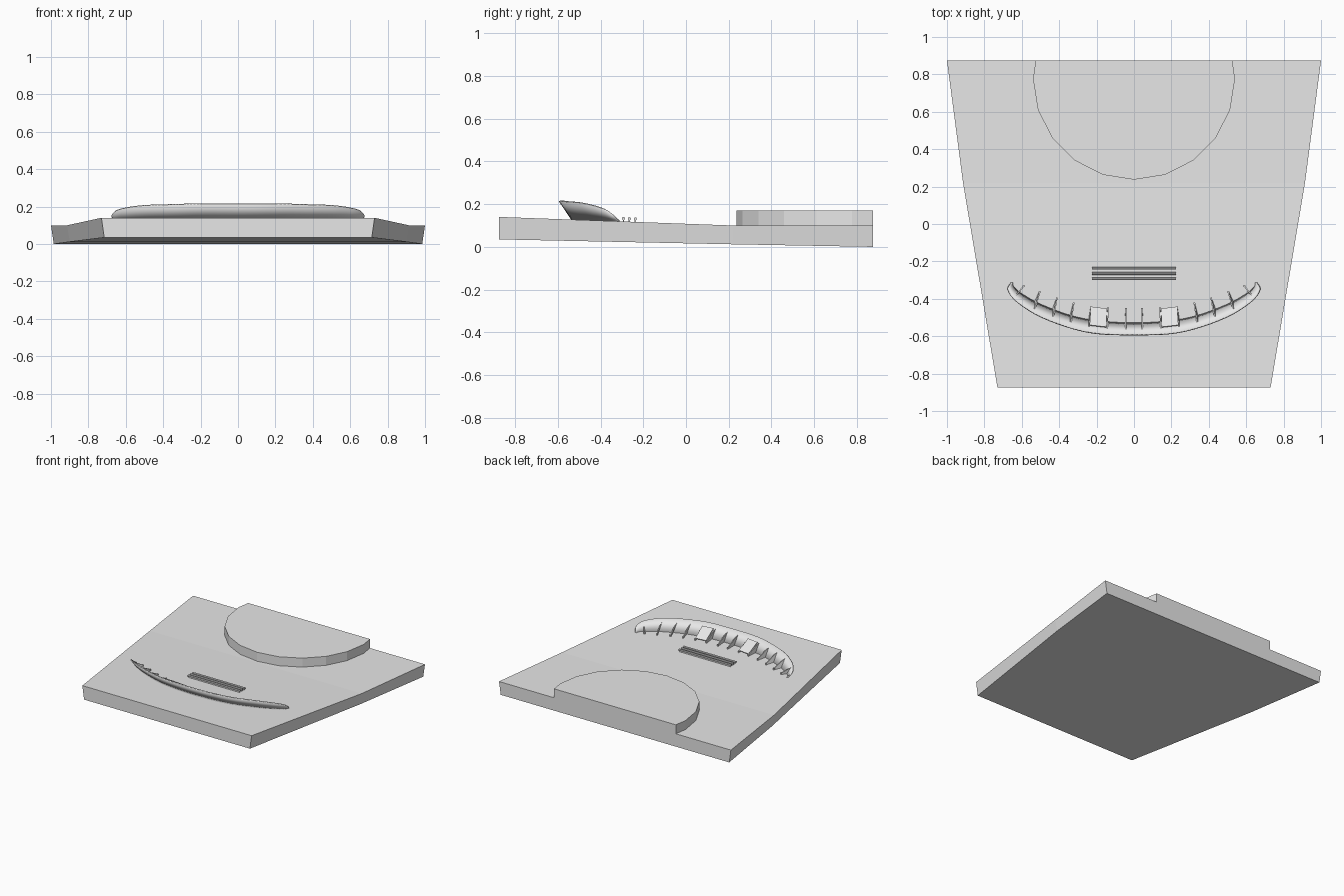
import bpy, bmesh, math
from mathutils import Vector

cube = bpy.data.objects.get("Cube")
if cube:
    bpy.data.objects.remove(cube, do_unlink=True)

grey = bpy.data.materials.new("plain grey")
grey.use_nodes = True
grey.diffuse_color = (0.8, 0.8, 0.8, 1)
grey.node_tree.nodes["Principled BSDF"].inputs["Base Color"].default_value = (0.8, 0.8, 0.8, 1)


def make(name, verts, faces):
    """Mesh object with outward normals."""
    bm = bmesh.new()
    vs = [bm.verts.new(v) for v in verts]
    for f in faces:
        bm.faces.new([vs[i] for i in f])
    bmesh.ops.recalc_face_normals(bm, faces=bm.faces)
    mesh = bpy.data.meshes.new(name)
    bm.to_mesh(mesh)
    bm.free()
    mesh.materials.append(grey)
    obj = bpy.data.objects.new(name, mesh)
    bpy.context.collection.objects.link(obj)
    return obj


def loft(name, rings):
    """Closed solid through rings of equal length."""
    n = len(rings[0])
    verts = [v for ring in rings for v in ring]
    faces = [(r * n + i, r * n + (i + 1) % n, (r + 1) * n + (i + 1) % n, (r + 1) * n + i)
             for r in range(len(rings) - 1) for i in range(n)]
    faces += [tuple(range(n)), tuple(range(len(verts) - n, len(verts)))]
    return make(name, verts, faces)


def plate(name, outline, offset):
    """Flat outline extruded by an offset."""
    off = Vector(offset)
    return loft(name, [[Vector(p) - off / 2 for p in outline],
                       [Vector(p) + off / 2 for p in outline]])


def deck_z(y):
    return 0.1 + 0.04 * max(0, (0.22 - y) / 1.095)


# Tapering deck: half width, y, bottom z
stations = [(0.73, -0.875, 0.035), (0.914, 0.22, 0.012), (1.0, 0.875, 0.0)]
loft("deck", [[(-w, y, deck_z(y)), (w, y, deck_z(y)), (w - 0.015, y, b), (-w + 0.015, y, b)]
              for w, y, b in stations])

# Raised round platform, cut off at the rear edge
R, CY, BACK = 0.54, 0.777, 0.875
ring = [(R * math.sin(math.radians(18 * k)), CY - R * math.cos(math.radians(18 * k)))
        for k in range(-5, 6)]
ring = [(-0.525, BACK)] + ring + [(0.525, BACK)]
loft("round_platform", [[(x, y, z) for x, y in ring] for z in (0.09, 0.17)])

# Curved, forward-leaning screen: rim and foot of one half
rim_pts = [(0, -0.592, 0.215), (0.2, -0.585, 0.215), (0.35, -0.552, 0.211), (0.5, -0.495, 0.206),
           (0.6, -0.435, 0.193), (0.655, -0.385, 0.176), (0.674, -0.345, 0.15), (0.655, -0.312, 0.122)]
foot_pts = [(0, -0.53), (0.2, -0.518), (0.35, -0.487), (0.5, -0.43),
            (0.58, -0.387), (0.625, -0.355), (0.645, -0.333), (0.65, -0.314)]
foot_pts = [(x, y, deck_z(y) - 0.004) for x, y in foot_pts]


def smooth_path(pts, steps=8):
    """Catmull-Rom curve through a half path that mirrors at x = 0."""
    p = [Vector(q) for q in pts]
    p = [Vector((-p[1].x, p[1].y, p[1].z))] + p + [2 * p[-1] - p[-2]]
    out = []
    for i in range(1, len(p) - 2):
        a, b, c, d = p[i - 1:i + 3]
        for s in range(steps):
            t = s / steps
            out.append(0.5 * (2 * b + (c - a) * t + (2 * a - 5 * b + 4 * c - d) * t * t
                              + (3 * b - a - 3 * c + d) * t ** 3))
    return out + [p[-2]]


def flip(v):
    return Vector((-v.x, v.y, v.z))


rim, foot = smooth_path(rim_pts), smooth_path(foot_pts)
rim_all = [flip(v) for v in rim[:0:-1]] + rim
foot_all = [flip(v) for v in foot[:0:-1]] + foot
n = len(rim_all)
screen = make("curved_screen", rim_all + foot_all,
              [(i, i + 1, n + i + 1, n + i) for i in range(n - 1)])
thick = screen.modifiers.new("thickness", "SOLIDIFY")
thick.thickness = 0.008
thick.offset = 0
bpy.context.view_layer.objects.active = screen
screen.select_set(True)
bpy.ops.object.shade_smooth_by_angle(angle=math.radians(35))
screen.select_set(False)


def rib_corners(x, length):
    """Toe, heel and top of a rib standing behind the screen at x."""
    i = min(range(1, len(foot) - 1), key=lambda k: abs(foot[k].x - x))
    along = foot[i + 1] - foot[i - 1]
    inward = Vector((-along.y, along.x, 0)).normalized()
    heel = foot[i].copy()
    shift = x - heel.x
    heel += along * (shift / along.x)
    top = heel + (rim[i] - foot[i]) * 0.8
    toe = heel + inward * length
    toe.z = deck_z(toe.y)
    return toe, heel, top, along.normalized()


# Triangular ribs with small round toes, mirrored
ribs = [(0.045, 0.075), (0.145, 0.073), (0.24, 0.07), (0.34, 0.067),
        (0.435, 0.063), (0.53, 0.058), (0.615, 0.04)]
for x, length in ribs:
    toe, heel, top, along = rib_corners(x, length)
    for side, m in (("left", lambda v: v.copy()), ("right", flip)):
        a, b, c, d = m(toe), m(heel), m(top), m(along)
        lift = Vector((0, 0, 0.012))
        plate(side + "_rib", [a, b, c, a + lift], d * 0.007)
        post = [(a.x + 0.006 * math.cos(k * math.pi / 4), a.y + 0.006 * math.sin(k * math.pi / 4))
                for k in range(8)]
        loft(side + "_rib_toe", [[(px, py, a.z + h) for px, py in post] for h in (-0.005, 0.014)])

# Sloping panels set between the second and third ribs
t1, h1, p1, _ = rib_corners(0.15, 0.07)
t2, h2, p2, _ = rib_corners(0.24, 0.07)
up = Vector((0, 0, 0.014))
quad = [t1 + up, t2 + up, t2.lerp(p2, 0.8) + up, t1.lerp(p1, 0.8) + up]
plate("left_panel", quad, (0, 0.003, 0.005))
plate("right_panel", [flip(v) for v in quad], (0, 0.003, 0.005))

# Three low rails on thin webs
for y in (-0.237, -0.265, -0.293):
    z = deck_z(y) + 0.014
    circle = [(0.0075 * math.cos(k * math.pi / 4), 0.0075 * math.sin(k * math.pi / 4)) for k in range(8)]
    loft("rail", [[(x, y + a, z + b) for a, b in circle] for x in (-0.225, 0.225)])
    loft("rail_web", [[(x, y - 0.003, z), (x, y + 0.003, z), (x, y + 0.003, z - 0.02),
                       (x, y - 0.003, z - 0.02)] for x in (-0.22, 0.22)])
